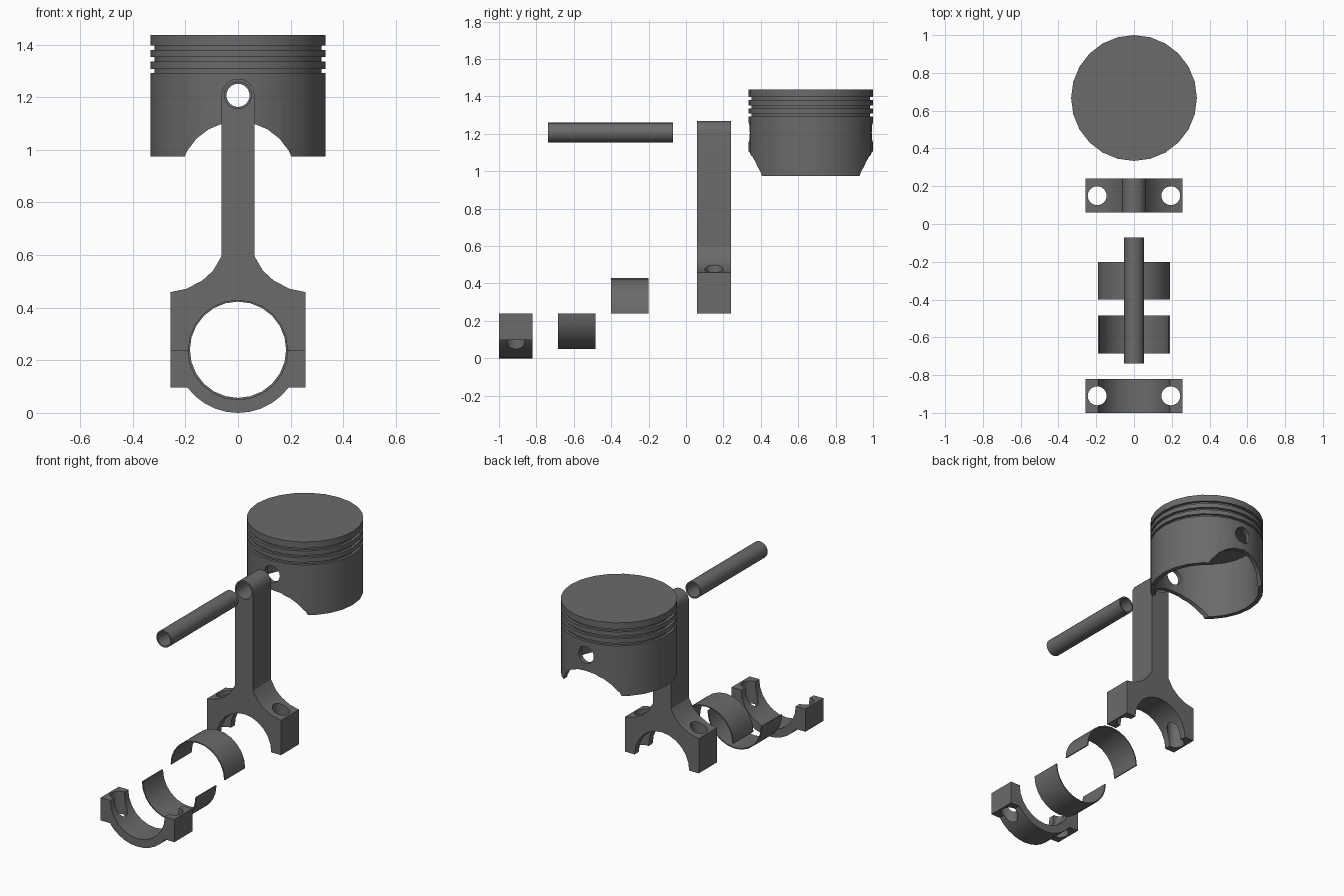
import bpy, bmesh, math
from mathutils import Matrix, Vector

if "Cube" in bpy.data.objects:
    bpy.data.objects.remove(bpy.data.objects["Cube"])

steel = bpy.data.materials.new("dark_steel")
steel.diffuse_color = (0.145, 0.145, 0.145, 1)
steel.use_nodes = True
steel.node_tree.nodes["Principled BSDF"].inputs["Base Color"].default_value = steel.diffuse_color

PIN_Z, BORE_Z = 1.207, 0.24
PIN_R, BORE_R = 0.0525, 0.19


def make(name, bm):
    bmesh.ops.recalc_face_normals(bm, faces=bm.faces)
    me = bpy.data.meshes.new(name)
    bm.to_mesh(me)
    bm.free()
    ob = bpy.data.objects.new(name, me)
    bpy.context.collection.objects.link(ob)
    me.materials.append(steel)
    return ob


def arc(r, cz, a0, a1, n):
    """Points (x, z) on an arc about (0, cz), angles in degrees."""
    angs = [math.radians(a0 + (a1 - a0) * i / n) for i in range(n + 1)]
    return [(r * math.cos(a), cz + r * math.sin(a)) for a in angs]


def prism(name, pts, y0, y1):
    """Extrude an (x, z) outline along y."""
    bm = bmesh.new()
    face = bm.faces.new([bm.verts.new((x, y0, z)) for x, z in pts])
    out = bmesh.ops.extrude_face_region(bm, geom=[face])["geom"]
    verts = [v for v in out if isinstance(v, bmesh.types.BMVert)]
    bmesh.ops.translate(bm, verts=verts, vec=(0, y1 - y0, 0))
    return make(name, bm)


def lathe(name, prof, y, sides=24):
    """Revolve an (r, z) profile that starts and ends on the axis."""
    bm = bmesh.new()
    vs = [bm.verts.new((r, 0, z)) for r, z in prof]
    edges = [bm.edges.new(p) for p in zip(vs, vs[1:])]
    bmesh.ops.spin(bm, geom=vs + edges, cent=(0, 0, 0), axis=(0, 0, 1),
                   angle=math.tau, steps=sides, use_duplicate=False)
    bmesh.ops.remove_doubles(bm, verts=bm.verts, dist=1e-5)
    bmesh.ops.translate(bm, verts=bm.verts, vec=(0, y, 0))
    return make(name, bm)


def rod_cutter(r, center, length, along_y):
    bm = bmesh.new()
    m = Matrix.Translation(Vector(center))
    if along_y:
        m = m @ Matrix.Rotation(math.pi / 2, 4, 'X')
    bmesh.ops.create_cone(bm, cap_ends=True, segments=24, radius1=r,
                          radius2=r, depth=length, matrix=m)
    return make("cutter", bm)


def cut(ob, *cutters):
    bpy.context.view_layer.objects.active = ob
    for c in cutters:
        mod = ob.modifiers.new("cut", 'BOOLEAN')
        mod.operation, mod.solver, mod.object = 'DIFFERENCE', 'EXACT', c
        bpy.ops.object.modifier_apply(modifier=mod.name)
        bpy.data.objects.remove(c)


def bolt_holes(y, z):
    return [rod_cutter(0.05, (s * 0.195, y, z), 1.0, False) for s in (-1, 1)]


# Piston: hollow cup with three ring grooves, pin hole and skirt arches
R, Y = 0.333, 0.667
prof = [(0, 1.437), (R, 1.437)]
for top in (1.396, 1.352, 1.308):
    prof += [(R, top), (R - 0.016, top), (R - 0.016, top - 0.016), (R, top - 0.016)]
prof += [(R, 0.975), (R - 0.027, 0.975), (R - 0.027, 1.33), (0, 1.33)]
piston = lathe("piston", prof, Y)
cut(piston, rod_cutter(PIN_R, (0, Y, PIN_Z), 1, True),
    rod_cutter(0.223, (0, Y, 0.885), 1, True))

# Connecting rod: shank, flared shoulders and upper half of the big end
side = [(0.257, BORE_Z), (0.257, 0.459), (0.198, 0.471), (0.137, 0.502),
        (0.095, 0.54), (0.063, 0.595)]
outline = side + arc(0.063, PIN_Z, 0, 180, 12) + [(-x, z) for x, z in reversed(side)]
outline += arc(BORE_R, BORE_Z, 180, 0, 12)
rod = prism("connecting_rod", outline, 0.06, 0.24)
cut(rod, rod_cutter(PIN_R, (0, 0.15, PIN_Z), 1, True), *bolt_holes(0.15, 0.4))

# Rod cap: lower half of the big end with bolt ears
ear = [(0.257, BORE_Z), (0.257, 0.097)]
outline = ear + arc(0.24, BORE_Z, -36.5, -143.5, 10)
outline += [(-x, z) for x, z in reversed(ear)] + arc(BORE_R, BORE_Z, 180, 360, 12)
cap = prism("rod_cap", outline, -1.0, -0.82)
cut(cap, *bolt_holes(-0.91, 0.1))

# Bearing shells: thin half rings
for name, a, y0, y1 in (("upper_bearing_shell", 180, -0.4, -0.2),
                        ("lower_bearing_shell", -180, -0.685, -0.485)):
    prism(name, arc(BORE_R, BORE_Z, 0, a, 12) + arc(0.183, BORE_Z, a, 0, 12), y0, y1)

# Piston pin: hollow tube
pin = rod_cutter(PIN_R, (0, -0.404, PIN_Z), 0.667, True)
pin.name = "piston_pin"
cut(pin, rod_cutter(0.044, (0, -0.404, PIN_Z), 1, True))

# Smooth curved faces, keep edges sharp
for ob in bpy.context.collection.objects:
    ob.select_set(True)
    bpy.context.view_layer.objects.active = ob
bpy.ops.object.shade_smooth_by_angle(angle=math.radians(30))
